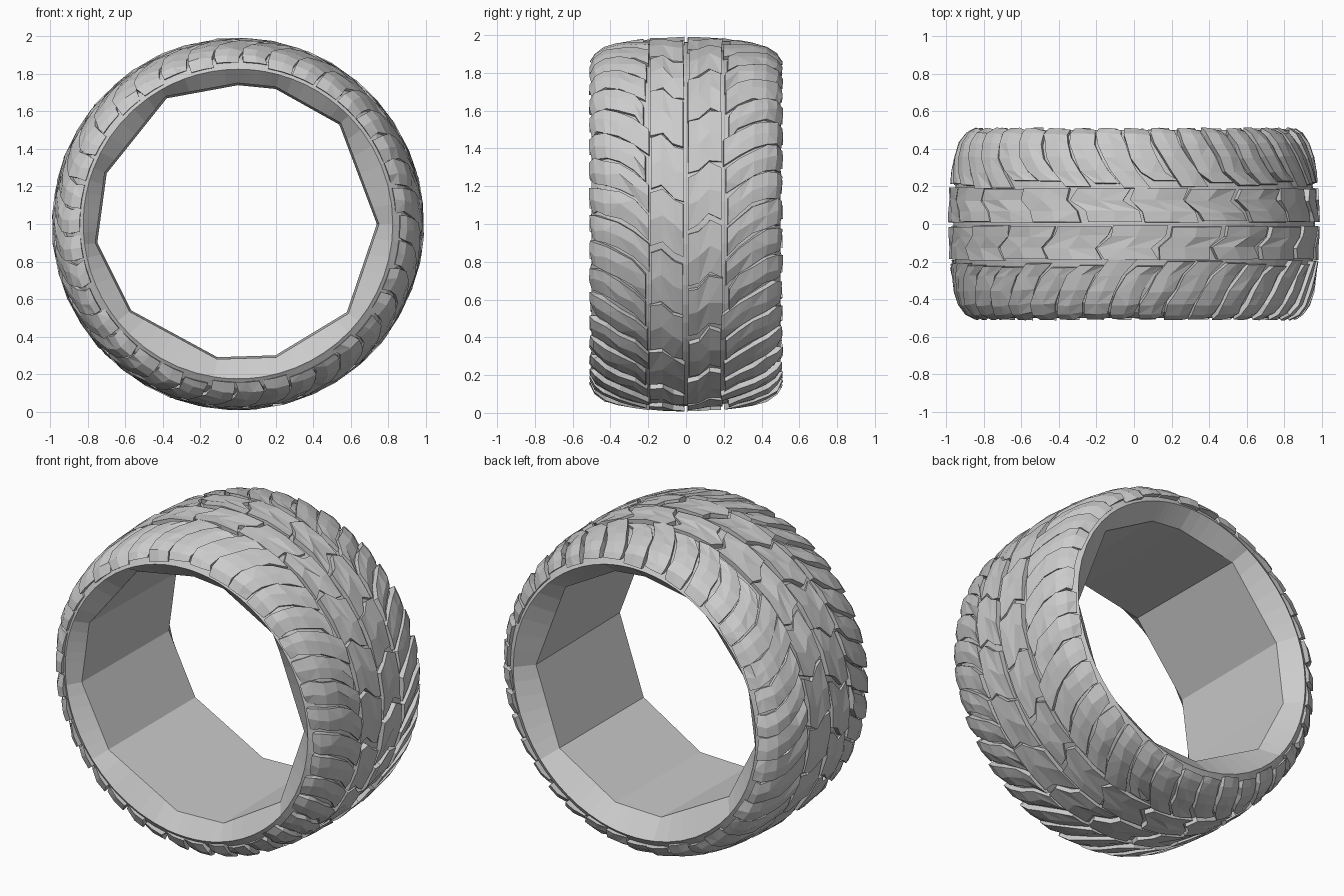
import bpy, bmesh, math, random
from mathutils import Vector

if "Cube" in bpy.data.objects:
    bpy.data.objects.remove(bpy.data.objects["Cube"])

random.seed(4)
CZ = 1.0
# half cross-section of the tread, (y, radius), crown to bead
HALF = [(0, .996), (.2, .986), (.35, .966), (.43, .942),
        (.485, .905), (.512, .865), (.516, .825)]
# irregular polygon of the wheel opening, (x, z)
BORE = [(.74, 1.0), (.54, 1.53), (.2, 1.72), (.0, 1.74), (-.38, 1.67),
        (-.70, 1.27), (-.75, .9), (-.57, .54), (-.11, .29), (.2, .3), (.58, .53)]


def profile(s, depth):
    """Point at arc length s from the crown, sunk by depth."""
    for (y0, r0), (y1, r1) in zip(HALF, HALF[1:]):
        length = math.hypot(y1 - y0, r1 - r0)
        if s <= length or (y1, r1) == HALF[-1]:
            t = s / length
            ny, nr = (r0 - r1) / length, (y1 - y0) / length
            return y0 + (y1 - y0) * t - ny * depth, r0 + (r1 - r0) * t - nr * depth
        s -= length


def spot(a, s, side, depth):
    y, r = profile(s, depth)
    return Vector((r * math.cos(a), side * y, CZ + r * math.sin(a)))


def finish(bm, name):
    bmesh.ops.recalc_face_normals(bm, faces=bm.faces)
    me = bpy.data.meshes.new(name)
    bm.to_mesh(me)
    bm.free()
    ob = bpy.data.objects.new(name, me)
    bpy.context.collection.objects.link(ob)


# Carcass: grooved base and faceted bore as one closed ring
def build_body():
    bm = bmesh.new()
    SUB = 6
    corners = [Vector((x, 0, z - CZ)) for x, z in BORE]
    opening = [a.lerp(b, k / SUB) for a, b in zip(corners, corners[1:] + corners[:1])
               for k in range(SUB)]
    angles = [math.atan2(p.z, p.x) for p in opening]

    def circle(y, r):
        return [bm.verts.new((r * math.cos(a), y, CZ + r * math.sin(a))) for a in angles]

    def bore(y, k):
        return [bm.verts.new((p.x * k, y, CZ + p.z * k)) for p in opening]

    half = [(y * .965, r - .032) for y, r in HALF[:-1]] + [(.5, .825)]
    rings = [circle(-y, r) for y, r in reversed(half)] + [circle(y, r) for y, r in half[1:]]
    rings += [bore(.40, 1.0), bore(-.43, 1.015)]
    n = len(angles)
    for A, B in zip(rings, rings[1:] + rings[:1]):
        for i in range(n):
            j = (i + 1) % n
            bm.faces.new((A[i], A[j], B[j], B[i]))
    finish(bm, "tyre_body")


# One raised block: rows of (s, start angle, end angle), tilted like a scale
def add_block(bm, rows, side, tilt):
    tops, bases = [], []
    for s, a0, a1 in rows:
        d0 = tilt + random.uniform(0, .008)
        d1 = random.uniform(0, .005)
        am = (a0 + a1) / 2 + random.uniform(-.015, .015)
        dm = random.uniform(0, .006)
        cols = [(a0, d0), (am, dm), (a1, d1)]
        tops.append([bm.verts.new(spot(a, s, side, d)) for a, d in cols])
        bases.append([bm.verts.new(spot(a, s, side, .05)) for a, d in cols])
    for i in range(len(rows) - 1):
        T, U, B, C = tops[i], tops[i + 1], bases[i], bases[i + 1]
        for k in (0, 1):
            if random.random() < .5:
                bm.faces.new((T[k], T[k + 1], U[k + 1]))
                bm.faces.new((T[k], U[k + 1], U[k]))
            else:
                bm.faces.new((T[k], T[k + 1], U[k]))
                bm.faces.new((T[k + 1], U[k + 1], U[k]))
        for k in (0, 2):
            bm.faces.new((T[k], U[k], C[k], B[k]))
    for T, B in ((tops[0], bases[0]), (tops[-1], bases[-1])):
        for k in (0, 1):
            bm.faces.new((T[k], T[k + 1], B[k + 1], B[k]))


def jit(v):
    return random.uniform(-v, v)


# Shoulder lugs: curved, sweeping from the crown over the side
def build_lugs():
    bm = bmesh.new()
    count = 38
    step = 2 * math.pi / count
    sweep = [(.21, -.02), (.28, .05), (.36, .10), (.44, .135), (.505, .15), (.57, .15)]
    for side in (-1, 1):
        for i in range(count):
            a = (i + (.5 if side > 0 else 0)) * step
            end = random.choice((0, 0, -.02))
            rows = []
            for k, (s, off) in enumerate(sweep):
                s += jit(.025) if k == 0 else jit(.008) if k < 5 else end
                c = a + off + jit(.008)
                rows.append((s, c - step * (.45 + jit(.05)), c + step * (.45 + jit(.05))))
            add_block(bm, rows, side, random.uniform(.006, .02))
    finish(bm, "shoulder_lugs")


# Centre blocks: longer jagged pieces either side of the middle groove
def build_centre():
    bm = bmesh.new()
    count = 20
    step = 2 * math.pi / count
    for side in (-1, 1):
        for i in range(count):
            a = (i + (.5 if side > 0 else 0)) * step
            lo, hi = jit(.02), jit(.02)
            rows = []
            for s, off in ((.006, -.05), (.06, -.03), (.12, .04), (.185, .02)):
                s += abs(jit(.012))
                c = a + off + jit(.012)
                rows.append((s, c - step * .46 + lo * .4, c + step * .46 + hi * .4))
            add_block(bm, rows, side, random.uniform(.004, .018))
    finish(bm, "centre_blocks")


build_body()
build_lugs()
build_centre()
